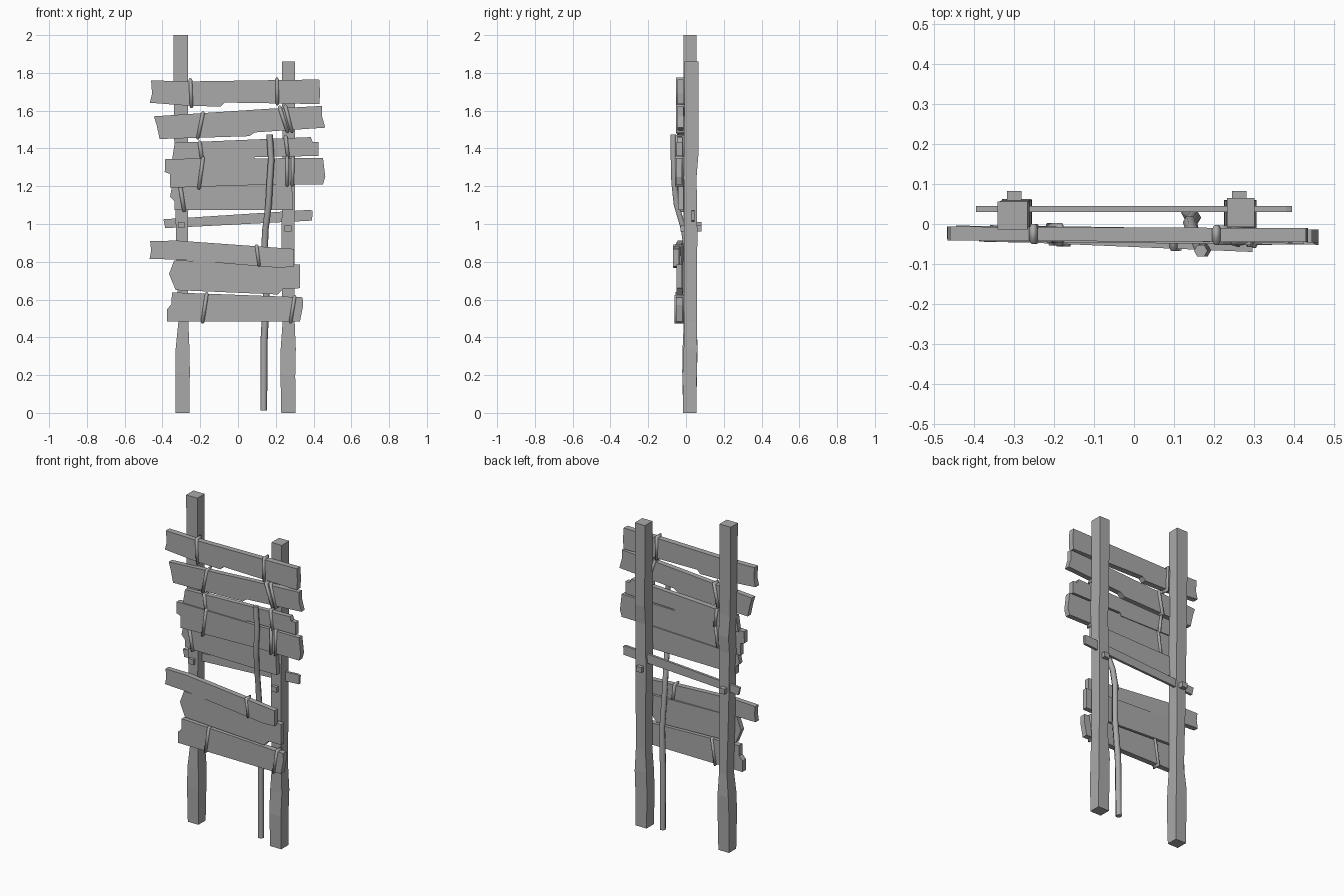
import bpy
import bmesh
import math
from mathutils import Vector

# Weathered dark grey
grey = bpy.data.materials.new("weathered_grey")
grey.diffuse_color = (0.4, 0.4, 0.4, 1)


def make_object(name, verts, faces):
    mesh = bpy.data.meshes.new(name)
    mesh.from_pydata(verts, [], faces)
    bm = bmesh.new()
    bm.from_mesh(mesh)
    bmesh.ops.recalc_face_normals(bm, faces=bm.faces)
    bm.to_mesh(mesh)
    bm.free()
    mesh.materials.append(grey)
    obj = bpy.data.objects.new(name, mesh)
    bpy.context.collection.objects.link(obj)
    return obj


def loft(name, rings, caps=True):
    """Skin a stack of equal closed rings."""
    n = len(rings[0])
    verts = [p for r in rings for p in r]
    faces = [(k * n + i, k * n + (i + 1) % n, (k + 1) * n + (i + 1) % n, (k + 1) * n + i)
             for k in range(len(rings) - 1) for i in range(n)]
    if caps:
        faces += [tuple(reversed(range(n))), tuple(range(len(verts) - n, len(verts)))]
    return make_object(name, verts, faces)


def smooth(obj, degrees):
    bpy.ops.object.select_all(action='DESELECT')
    obj.select_set(True)
    bpy.context.view_layer.objects.active = obj
    bpy.ops.object.shade_smooth_by_angle(angle=math.radians(degrees))


def post(name, stations):
    """Rough-hewn post from (z, x0, x1, y0, y1) stations."""
    loft(name, [[(a, c, z), (b, c, z), (b, d, z), (a, d, z)] for z, a, b, c, d in stations])


def slab(name, outline, y_left, y_right, thick):
    """Board with a broken outline (x, z); its centre plane slides from y_left to y_right."""
    xs = [p[0] for p in outline]
    lo, span = min(xs), max(xs) - min(xs)

    def ring(off):
        return [(x, y_left + (y_right - y_left) * (x - lo) / span + off, z) for x, z in outline]
    loft(name, [ring(-thick / 2), ring(thick / 2)])


def strap(name, top, bottom, y, depth, width=0.022):
    """Bulged binding wrapped around a board from top to bottom (x, z)."""
    t, b = Vector((top[0], 0, top[1])), Vector((bottom[0], 0, bottom[1]))
    along = (t - b).normalized()
    side = Vector((along.z, 0, -along.x))
    rings = []
    for s, grow in ((-0.5, -0.004), (-0.2, 0.007), (0.2, 0.007), (0.5, -0.004)):
        h = depth / 2 + grow
        shift = side * s * width
        hi, lo = t + along * grow + shift, b - along * grow + shift
        rings.append([(lo.x, y - h, lo.z), (lo.x, y + h, lo.z),
                      (hi.x, y + h, hi.z), (hi.x, y - h, hi.z)])
    smooth(loft(name, rings, caps=False), 75)


def box(name, x0, x1, y0, y1, z0, z1):
    post(name, [(z0, x0, x1, y0, y1), (z1, x0, x1, y0, y1)])


# Uprights
post("left_post", [
    (0, -0.33, -0.258, -0.015, 0.055), (0.22, -0.332, -0.255, -0.02, 0.058),
    (0.34, -0.33, -0.257, -0.018, 0.062), (0.48, -0.316, -0.263, -0.012, 0.055),
    (0.9, -0.328, -0.265, -0.012, 0.055), (1.22, -0.333, -0.262, -0.012, 0.055),
    (1.32, -0.33, -0.262, -0.01, 0.06), (1.45, -0.338, -0.265, -0.012, 0.055),
    (2, -0.342, -0.266, -0.014, 0.056)])
post("right_post", [
    (0, 0.229, 0.304, -0.015, 0.055), (0.2, 0.225, 0.303, -0.018, 0.057),
    (0.34, 0.226, 0.306, -0.012, 0.06), (0.48, 0.236, 0.3, -0.01, 0.057),
    (0.95, 0.23, 0.3, -0.01, 0.06), (1.25, 0.236, 0.302, -0.012, 0.056),
    (1.36, 0.235, 0.302, -0.01, 0.065), (1.86, 0.233, 0.302, -0.008, 0.065)])

# Boards, from the top down
slab("board_1", [(-0.46, 1.76), (-0.25, 1.755), (0.43, 1.765), (0.435, 1.69), (0.43, 1.635),
                 (-0.07, 1.643), (-0.09, 1.622), (-0.25, 1.625), (-0.467, 1.642), (-0.455, 1.69)],
     -0.024, -0.028, 0.035)
slab("board_2", [(-0.445, 1.57), (0.16, 1.61), (0.445, 1.625), (0.445, 1.57), (0.462, 1.51),
                 (0.09, 1.485), (0.06, 1.465), (-0.415, 1.45), (-0.43, 1.52)],
     -0.02, -0.03, 0.032)
slab("board_3", [(-0.335, 1.43), (0.385, 1.46), (0.395, 1.435), (0.425, 1.435), (0.425, 1.36),
                 (0.09, 1.355), (0.08, 1.335), (-0.35, 1.335)],
     -0.02, -0.034, 0.03)
slab("board_4", [(-0.385, 1.345), (0.08, 1.347), (0.45, 1.35), (0.462, 1.25), (0.45, 1.21),
                 (0.2, 1.21), (-0.36, 1.192), (-0.36, 1.265), (-0.388, 1.275)],
     -0.028, -0.036, 0.032)
slab("board_5", [(-0.35, 1.196), (0.18, 1.212), (0.285, 1.215), (0.292, 1.075), (-0.335, 1.075),
                 (-0.335, 1.12), (-0.36, 1.145)],
     -0.018, -0.028, 0.03)
slab("board_6", [(-0.465, 0.91), (-0.32, 0.912), (0.297, 0.868), (0.297, 0.775), (0.22, 0.768),
                 (-0.32, 0.812), (-0.468, 0.815), (-0.46, 0.86)],
     -0.022, -0.054, 0.032)
slab("board_7", [(-0.338, 0.808), (0.328, 0.785), (0.328, 0.66), (0.24, 0.658), (0.212, 0.627),
                 (-0.33, 0.65), (-0.365, 0.735)],
     -0.026, -0.036, 0.03)
slab("board_8", [(-0.35, 0.638), (0.342, 0.612), (0.345, 0.57), (0.328, 0.483), (-0.375, 0.483),
                 (-0.375, 0.55), (-0.352, 0.575)],
     -0.028, -0.036, 0.034)

# Thin crossbar through both uprights, with its pegs
slab("crossbar", [(-0.395, 1.025), (0.38, 1.075), (0.395, 1.07), (0.392, 1.018), (-0.385, 0.978)],
     0.037, 0.037, 0.015)
box("left_peg", -0.318, -0.282, -0.03, 0.082, 0.978, 1.01)
box("right_peg", 0.245, 0.282, -0.03, 0.082, 0.96, 0.992)

# Bindings: top point, bottom point, centre y, depth
for i, s in enumerate([
        ((-0.252, 1.765), (-0.246, 1.62), -0.025, 0.036),
        ((0.206, 1.768), (0.208, 1.635), -0.027, 0.036),
        ((-0.185, 1.59), (-0.212, 1.455), -0.022, 0.036),
        ((0.22, 1.62), (0.262, 1.488), -0.028, 0.034),
        ((0.25, 1.625), (0.285, 1.488), -0.028, 0.034),
        ((-0.203, 1.435), (-0.19, 1.335), -0.023, 0.034),
        ((-0.185, 1.35), (-0.207, 1.19), -0.03, 0.034),
        ((0.252, 1.465), (0.265, 1.35), -0.032, 0.032),
        ((0.26, 1.352), (0.26, 1.205), -0.034, 0.034),
        ((0.29, 1.352), (0.288, 1.205), -0.034, 0.034),
        ((-0.305, 1.195), (-0.285, 1.07), -0.02, 0.034),
        ((0.098, 0.885), (0.112, 0.782), -0.044, 0.034),
        ((-0.165, 0.632), (-0.188, 0.48), -0.031, 0.036),
        ((0.3, 0.617), (0.278, 0.48), -0.035, 0.036)]):
    strap(f"binding_{i + 1}", *s)

# Crooked stick woven from the front (top) to the back (bottom)
hexagon = [(1, 0), (0.5, 0.87), (-0.5, 0.87), (-1, 0), (-0.5, -0.87), (0.5, -0.87)]
stick = loft("stick", [[(x + r * u, y + r * v, z) for u, v in hexagon] for z, x, y, r in [
    (0.012, 0.136, 0.03, 0.018), (0.38, 0.138, 0.026, 0.019), (0.62, 0.15, 0.016, 0.018),
    (0.86, 0.14, 0.004, 0.018), (0.97, 0.145, -0.012, 0.017), (1.1, 0.162, -0.05, 0.017),
    (1.22, 0.168, -0.063, 0.017), (1.34, 0.176, -0.066, 0.017), (1.475, 0.167, -0.067, 0.017)]])
smooth(stick, 65)
